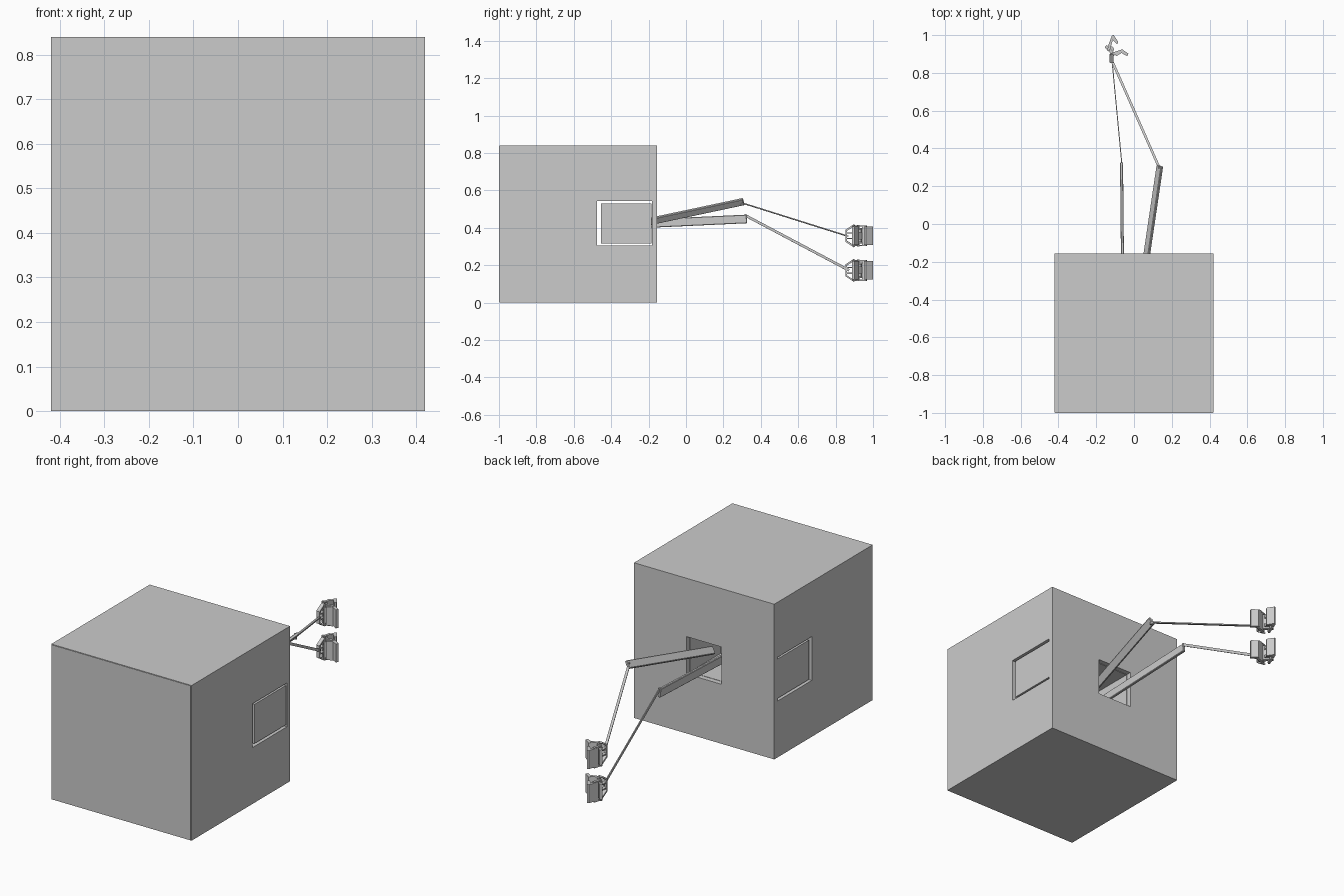
import bpy, bmesh, math
from mathutils import Vector, Matrix

if "Cube" in bpy.data.objects:
    bpy.data.objects.remove(bpy.data.objects["Cube"])


def finish(name, bm):
    bmesh.ops.recalc_face_normals(bm, faces=bm.faces)
    me = bpy.data.meshes.new(name)
    bm.to_mesh(me)
    bm.free()
    ob = bpy.data.objects.new(name, me)
    bpy.context.collection.objects.link(ob)
    return ob


def box(name, lo, hi):
    lo, hi = Vector(lo), Vector(hi)
    bm = bmesh.new()
    bmesh.ops.create_cube(bm, size=1, matrix=Matrix.Translation((lo + hi) / 2)
                          @ Matrix.Diagonal((*(hi - lo), 1)))
    return finish(name, bm)


def bar(name, a, b, wide, thick, roll=0, bevel=0):
    """Rectangular bar from a to b; its wide side stands upright when roll is 0."""
    a, b = Vector(a), Vector(b)
    d = (b - a).normalized()
    side = d.cross(Vector((0, 0, 1))).normalized()
    up = side.cross(d)
    r = math.radians(roll)
    s, u = side * math.cos(r) - up * math.sin(r), up * math.cos(r) + side * math.sin(r)
    m = Matrix((s * thick, u * wide, b - a)).transposed().to_4x4()
    bm = bmesh.new()
    bmesh.ops.create_cube(bm, size=1, matrix=Matrix.Translation((a + b) / 2) @ m)
    ob = finish(name, bm)
    if bevel:
        mod = ob.modifiers.new("bevel", 'BEVEL')
        mod.width, mod.segments = bevel, 1
    return ob


def prism(name, pts, z0, z1):
    """Plan outline extruded between two heights."""
    bm = bmesh.new()
    f = bm.faces.new([bm.verts.new((x, y, z0)) for x, y in pts])
    ext = bmesh.ops.extrude_face_region(bm, geom=[f])
    bmesh.ops.translate(bm, vec=(0, 0, z1 - z0),
                        verts=[v for v in ext["geom"] if isinstance(v, bmesh.types.BMVert)])
    return finish(name, bm)


def pin(name, x, y, z0, z1, r):
    return prism(name, [(x + r * math.cos(i * math.pi / 5), y + r * math.sin(i * math.pi / 5))
                        for i in range(10)], z0, z1)


def cut(ob, cutter):
    mod = ob.modifiers.new("cut", 'BOOLEAN')
    mod.operation, mod.solver, mod.object = 'DIFFERENCE', 'EXACT', cutter
    cutter.hide_render = True
    cutter.hide_viewport = True


# Cabinet with a slot running through both sides and a square port at the back
cabinet = box("cabinet", (-.42, -.997, 0), (.42, -.155, .84))
box("front_panel", (-.417, -1, .003), (.417, -.996, .838))
insert = box("side_insert", (-.417, -.455, .317), (.417, -.185, .53))
side_cutter = box("side_slot_cutter", (-.5, -.476, .305), (.5, -.182, .542))
port_cutter = box("port_cutter", (-.105, -.445, .322), (.105, -.1, .524))
cut(cabinet, side_cutter)
cut(cabinet, port_cutter)
cut(insert, port_cutter)

# Upper arms and thin forearms
bar("upper_arm_left", (-.06, -.30, .418), (-.066, .325, .447), .046, .016, 0, .003)
bar("upper_arm_right", (.047, -.30, .411), (.137, .308, .54), .042, .016, 40, .003)
bar("forearm_left", (-.064, .315, .467), (-.117, .872, .172), .014, .005)
bar("forearm_right", (.132, .302, .532), (-.117, .865, .355), .006, .013)
pin("elbow_left", -.065, .318, .448, .472, .007)
pin("elbow_right", .135, .300, .52, .55, .007)

# Two grippers, jaws opening toward the back right
JAW_A = [(-.137, .945), (-.117, .997), (-.107, 1.0), (-.083, .963), (-.09, .952), (-.112, .975),
         (-.122, .94)]
JAW_B = [(-.105, .91), (-.063, .925), (-.03, .902), (-.036, .888), (-.066, .905), (-.095, .888)]
PALM = [(-.155, .935), (-.145, .948), (-.098, .902), (-.108, .888)]
for side, z in (("left", .172), ("right", .357)):
    n = "gripper_" + side
    # jaws and palm
    prism(n + "_jaw_outer", JAW_A, z - .05, z + .05)
    prism(n + "_jaw_inner", JAW_B, z - .05, z + .05)
    prism(n + "_palm", PALM, z - .042, z + .042)
    # wrist bracket: two splayed rails, rungs and a back post
    for s in (-1, 1):
        bar(n + "_rail", (-.12, .858, z + s * .03), (-.118, .90, z + s * .058), .009, .02)
        bar(n + "_rung", (-.12, .86, z + s * .015), (-.12, .90, z + s * .015), .006, .018)
        bar(n + "_link_outer", (-.135, .92, z + s * .052), (-.122, .965, z + s * .052), .007, .014)
        bar(n + "_link_inner", (-.115, .90, z + s * .052), (-.07, .915, z + s * .052), .007, .014)
        pin(n + "_knob", -.122, .925, z + s * .025 - .008, z + s * .025 + .008, .016)
    box(n + "_wrist_post", (-.128, .853, z - .033), (-.108, .862, z + .033))
    # hinge pins
    pin(n + "_hinge_outer", -.136, .922, z - .058, z + .058, .007)
    pin(n + "_hinge_inner", -.11, .897, z - .058, z + .058, .007)
